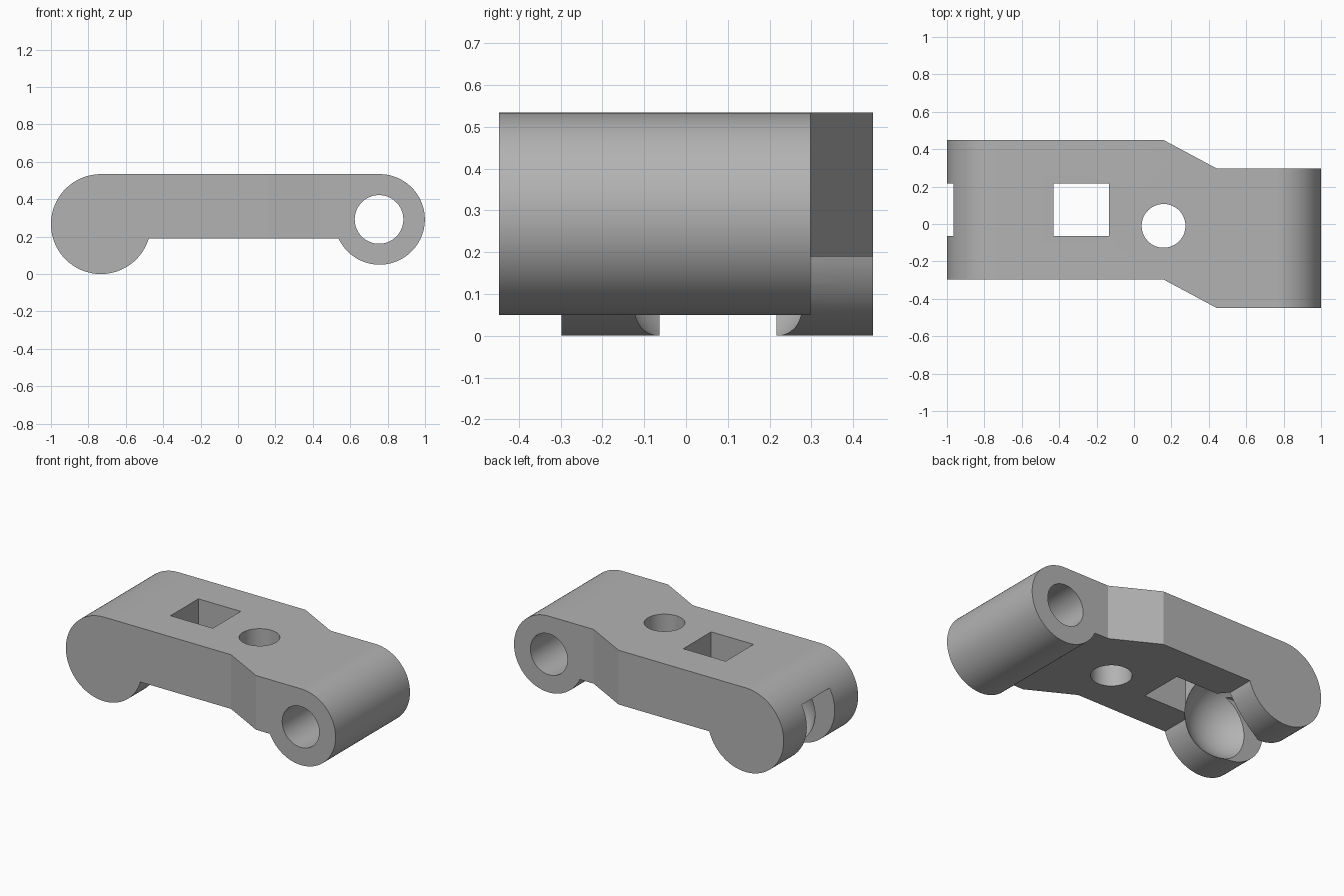
import bpy, bmesh
from math import cos, sin, asin, pi
from mathutils import Vector

cube = bpy.data.objects.get("Cube")
if cube:
    bpy.data.objects.remove(cube)

grey = bpy.data.materials.new("plain_grey")
grey.use_nodes = True
colour = (0.45, 0.45, 0.45, 1)
grey.diffuse_color = colour
grey.node_tree.nodes["Principled BSDF"].inputs["Base Color"].default_value = colour


def finish(name, bm):
    bmesh.ops.recalc_face_normals(bm, faces=bm.faces)
    mesh = bpy.data.meshes.new(name)
    bm.to_mesh(mesh)
    bm.free()
    mesh.materials.append(grey)
    obj = bpy.data.objects.new(name, mesh)
    bpy.context.collection.objects.link(obj)
    return obj


def prism(name, points, direction):
    """Extrude a closed outline of 3D points along a direction."""
    bm = bmesh.new()
    face = bm.faces.new([bm.verts.new(p) for p in points])
    new = bmesh.ops.extrude_face_region(bm, geom=[face])["geom"]
    bmesh.ops.translate(bm, vec=Vector(direction),
                        verts=[g for g in new if isinstance(g, bmesh.types.BMVert)])
    return finish(name, bm)


def arc(cx, cz, r, start, end, steps=64):
    return [(cx + r * cos(start + (end - start) * i / steps),
             cz + r * sin(start + (end - start) * i / steps)) for i in range(steps + 1)]


def box(name, x, y, z):
    return prism(name, [(x[0], y[0], z[0]), (x[1], y[0], z[0]),
                        (x[1], y[1], z[0]), (x[0], y[1], z[0])], (0, 0, z[1] - z[0]))


def combine(target, tool, operation):
    mod = target.modifiers.new(tool.name, "BOOLEAN")
    mod.operation = operation
    mod.solver = "EXACT"
    mod.object = tool
    bpy.context.view_layer.objects.active = target
    bpy.ops.object.modifier_apply(modifier=mod.name)
    bpy.data.objects.remove(tool)


# Side profile: two round ends joined by a flat bar
LX, LZ, LR = -0.733, 0.267, 0.267
RX, RZ, RR = 0.757, 0.292, 0.242
BAR = 0.19
left_end = asin((BAR - LZ) / LR)
right_start = -pi - asin((BAR - RZ) / RR)
profile = (arc(LX, LZ, LR, pi / 2, 2 * pi + left_end)
           + arc(RX, RZ, RR, right_start, pi / 2))
arm = prism("link_arm", [(x, -0.6, z) for x, z in profile], (0, 1.2, 0))

# Offset plan outline
plan = [(-1.2, 0.448), (0.16, 0.448), (0.44, 0.298), (1.2, 0.298),
        (1.2, -0.448), (0.44, -0.448), (0.16, -0.298), (-1.2, -0.298)]
combine(arm, prism("plan_outline", [(x, y, -0.2) for x, y in plan], (0, 0, 1)), "INTERSECT")

# Pivot bore and vertical round hole
bore = arc(RX - 0.003, RZ, 0.13, 0, 2 * pi)[:-1]
combine(arm, prism("pivot_bore", [(x, -0.7, z) for x, z in bore], (0, 1.4, 0)), "DIFFERENCE")
hole = arc(0.158, -0.01, 0.117, 0, 2 * pi)[:-1]
combine(arm, prism("round_hole", [(x, y, -0.2) for x, y in hole], (0, 0, 1)), "DIFFERENCE")

# Square hole, open slot in the wide end and its round socket
slot_y = (-0.063, 0.217)
combine(arm, box("square_hole", (-0.43, -0.133), slot_y, (-0.2, 0.8)), "DIFFERENCE")
combine(arm, box("end_slot", (-1.2, -0.64), slot_y, (-0.2, 0.4)), "DIFFERENCE")
combine(arm, box("lower_slot", (-0.7, -0.45), slot_y, (-0.2, BAR + 0.005)), "DIFFERENCE")
bm = bmesh.new()
bmesh.ops.create_uvsphere(bm, u_segments=64, v_segments=32, radius=0.258)
bmesh.ops.translate(bm, vec=(-0.645, 0.077, 0.2), verts=bm.verts)
combine(arm, finish("socket", bm), "DIFFERENCE")

# Smooth round surfaces with sharp rims
bpy.ops.object.select_all(action="DESELECT")
arm.select_set(True)
bpy.context.view_layer.objects.active = arm
bpy.ops.object.shade_smooth_by_angle(angle=0.4)
